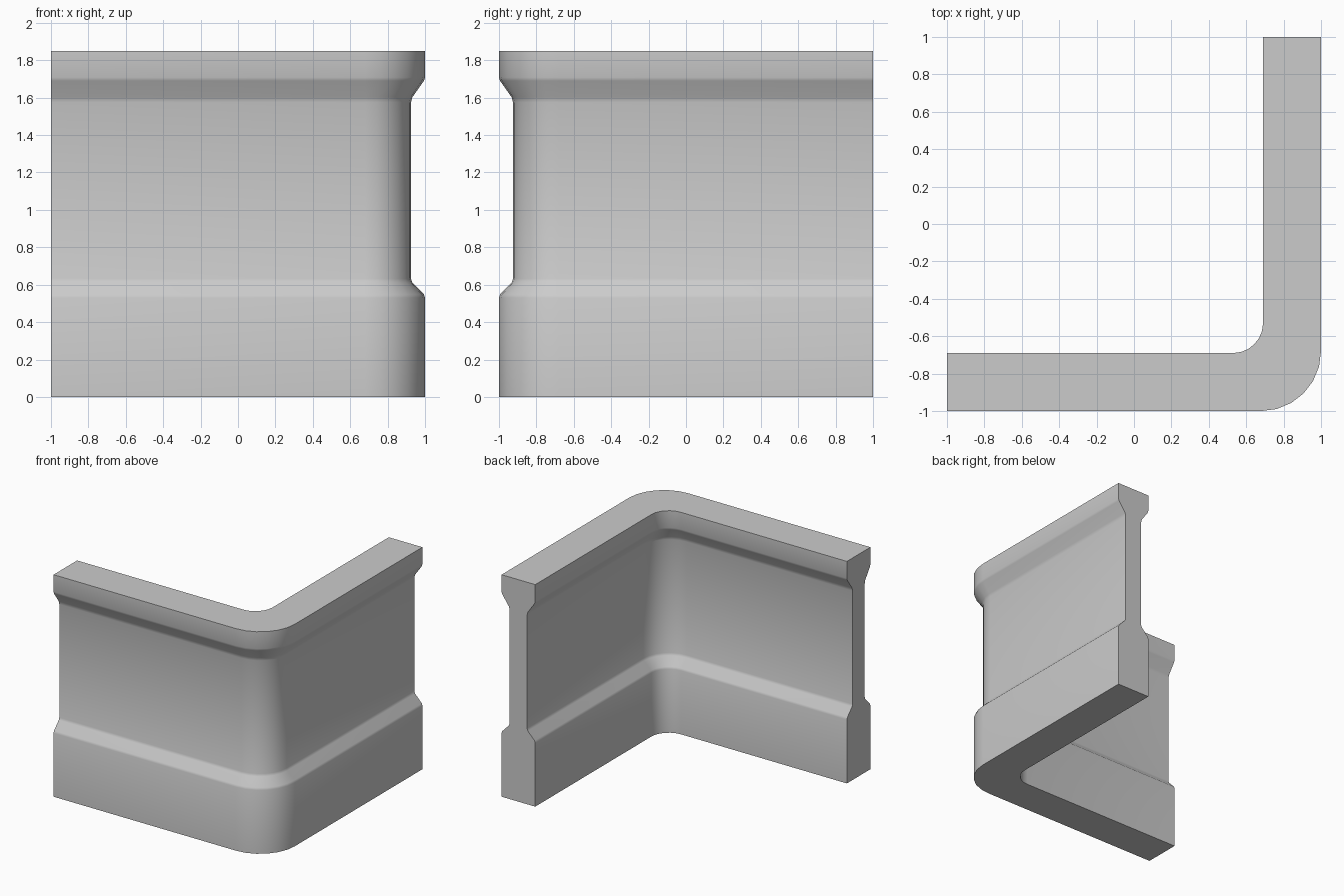
import bpy, bmesh
from math import sin, cos, pi

if "Cube" in bpy.data.objects:
    bpy.data.objects.remove(bpy.data.objects["Cube"])

# Side profile: (inset from the face, height), softened at every bend
side = [(0, 0), (0, 0.53), (0.006, 0.548), (0.068, 0.612), (0.075, 0.632),
        (0.075, 1.575), (0.068, 1.602), (0.006, 1.69), (0, 1.708), (0, 1.85)]
SEGS = 6


def plan(face, centre, radius):
    """L-shaped plan line with a rounded corner; face is the wall's distance from the origin."""
    pts = [(-1, -face)]
    for i in range(SEGS + 1):
        a = -pi / 2 + i * pi / 2 / SEGS
        pts.append((centre + radius * cos(a), -centre + radius * sin(a)))
    return pts + [(face, 1)]


# Closed cross-section: outer side going up, inner side coming down
rails = [(plan(1 - d, 0.68, 0.32 - d), z) for d, z in side]
rails += [(plan(0.69 + d, 0.53, 0.16 + d), z) for d, z in reversed(side)]

# Sweep the cross-section around the corner
bm = bmesh.new()
rows = [[bm.verts.new((x, y, z)) for x, y in line] for line, z in rails]
n = len(rows)
for i in range(n):
    a, b = rows[i], rows[(i + 1) % n]
    for j in range(SEGS + 2):
        bm.faces.new((a[j], a[j + 1], b[j + 1], b[j]))

# End caps
bm.faces.new([r[0] for r in rows])
bm.faces.new([r[-1] for r in reversed(rows)])
bmesh.ops.recalc_face_normals(bm, faces=bm.faces)

mesh = bpy.data.meshes.new("corner_wall")
bm.to_mesh(mesh)
bm.free()
wall = bpy.data.objects.new("corner_wall", mesh)
bpy.context.collection.objects.link(wall)

# Smooth shading with crisp caps
bpy.context.view_layer.objects.active = wall
wall.select_set(True)
bpy.ops.object.shade_smooth_by_angle(angle=0.7)
